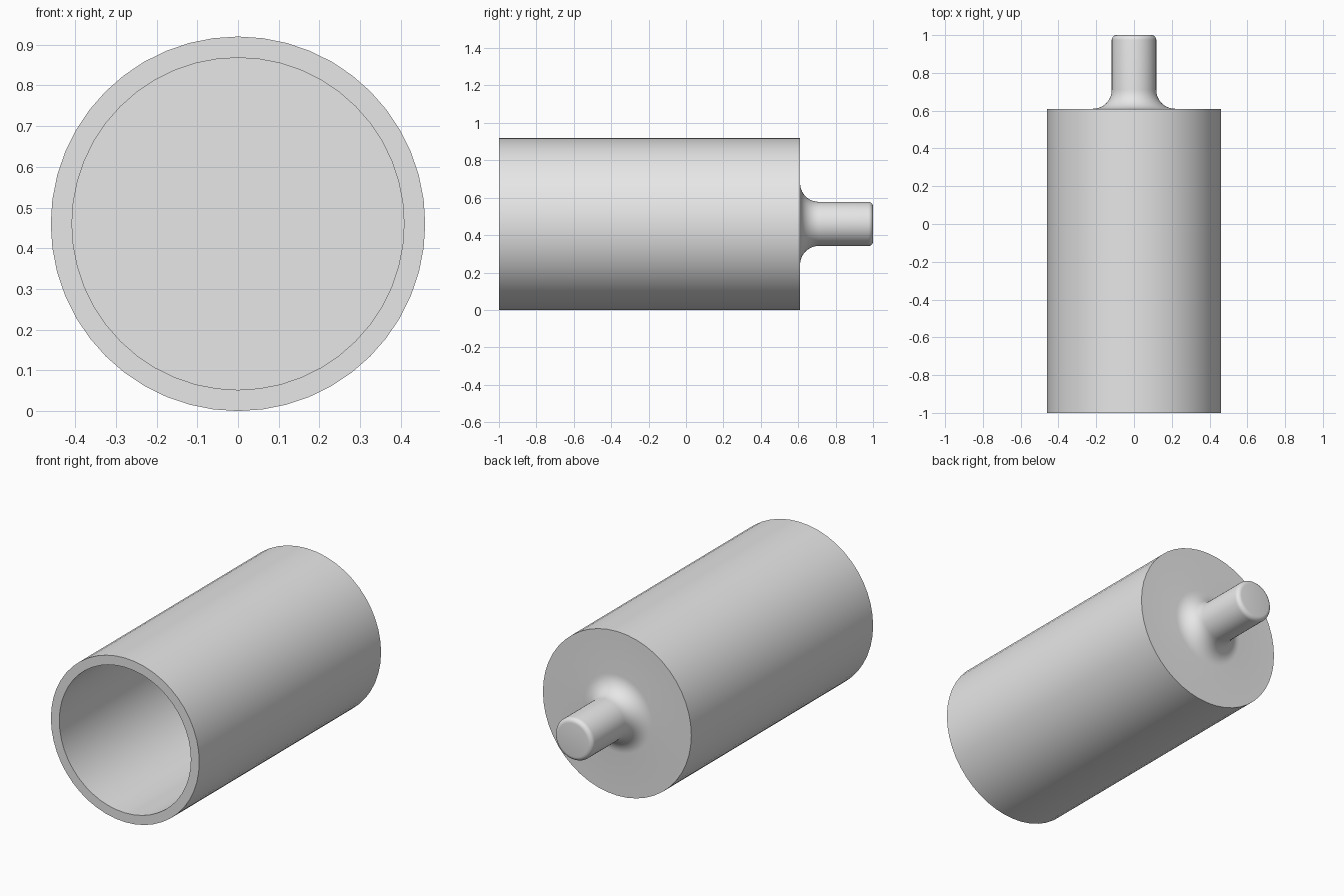
import bpy
import bmesh
from math import sin, cos, pi, radians
from mathutils import Matrix, Vector

cube = bpy.data.objects.get("Cube")
if cube:
    bpy.data.objects.remove(cube, do_unlink=True)

SEGMENTS = 48
RADIUS = 0.46
BORE = 0.408
SHAFT = 0.118
FILLET = 0.1
TIP_ROUND = 0.025
FRONT, FLOOR, BACK, TIP = -1.0, 0.56, 0.61, 1.0

grey = bpy.data.materials.new("plain_grey")
grey.use_nodes = True
grey.diffuse_color = (0.8, 0.8, 0.8, 1)
grey.node_tree.nodes["Principled BSDF"].inputs["Base Color"].default_value = grey.diffuse_color


def arc(radius, y, size, start, end, steps):
    """Points (radius, y) along an arc about a centre."""
    angles = [start + (end - start) * i / steps for i in range(steps + 1)]
    return [(radius + size * cos(a), y + size * sin(a)) for a in angles]


def lathe(name, profile):
    """Spin a (radius, y) profile about the horizontal y axis."""
    bm = bmesh.new()
    verts = [bm.verts.new((r, y, 0)) for r, y in profile]
    edges = [bm.edges.new(pair) for pair in zip(verts, verts[1:])]
    bmesh.ops.spin(bm, geom=verts + edges, cent=(0, 0, 0), axis=(0, 1, 0),
                   angle=2 * pi, steps=SEGMENTS, use_merge=True)
    bmesh.ops.remove_doubles(bm, verts=bm.verts[:], dist=0.0001)
    bmesh.ops.recalc_face_normals(bm, faces=bm.faces[:])
    bmesh.ops.transform(bm, matrix=Matrix.Translation(Vector((0, 0, RADIUS))), verts=bm.verts[:])
    mesh = bpy.data.meshes.new(name)
    bm.to_mesh(mesh)
    bm.free()
    mesh.materials.append(grey)
    obj = bpy.data.objects.new(name, mesh)
    bpy.context.collection.objects.link(obj)
    bpy.ops.object.select_all(action="DESELECT")
    obj.select_set(True)
    bpy.context.view_layer.objects.active = obj
    bpy.ops.object.shade_smooth_by_angle(angle=radians(30))
    return obj


# Hollow cup open at the front, flat back, filleted shaft with a rounded tip
cup = [(0, FLOOR), (BORE, FLOOR), (BORE, FRONT), (RADIUS, FRONT), (RADIUS, BACK)]
fillet = arc(SHAFT + FILLET, BACK + FILLET, FILLET, 1.5 * pi, pi, 10)
tip = arc(SHAFT - TIP_ROUND, TIP - TIP_ROUND, TIP_ROUND, 0, pi / 2, 5)
lathe("cup_with_shaft", cup + fillet + tip + [(0, TIP)])
